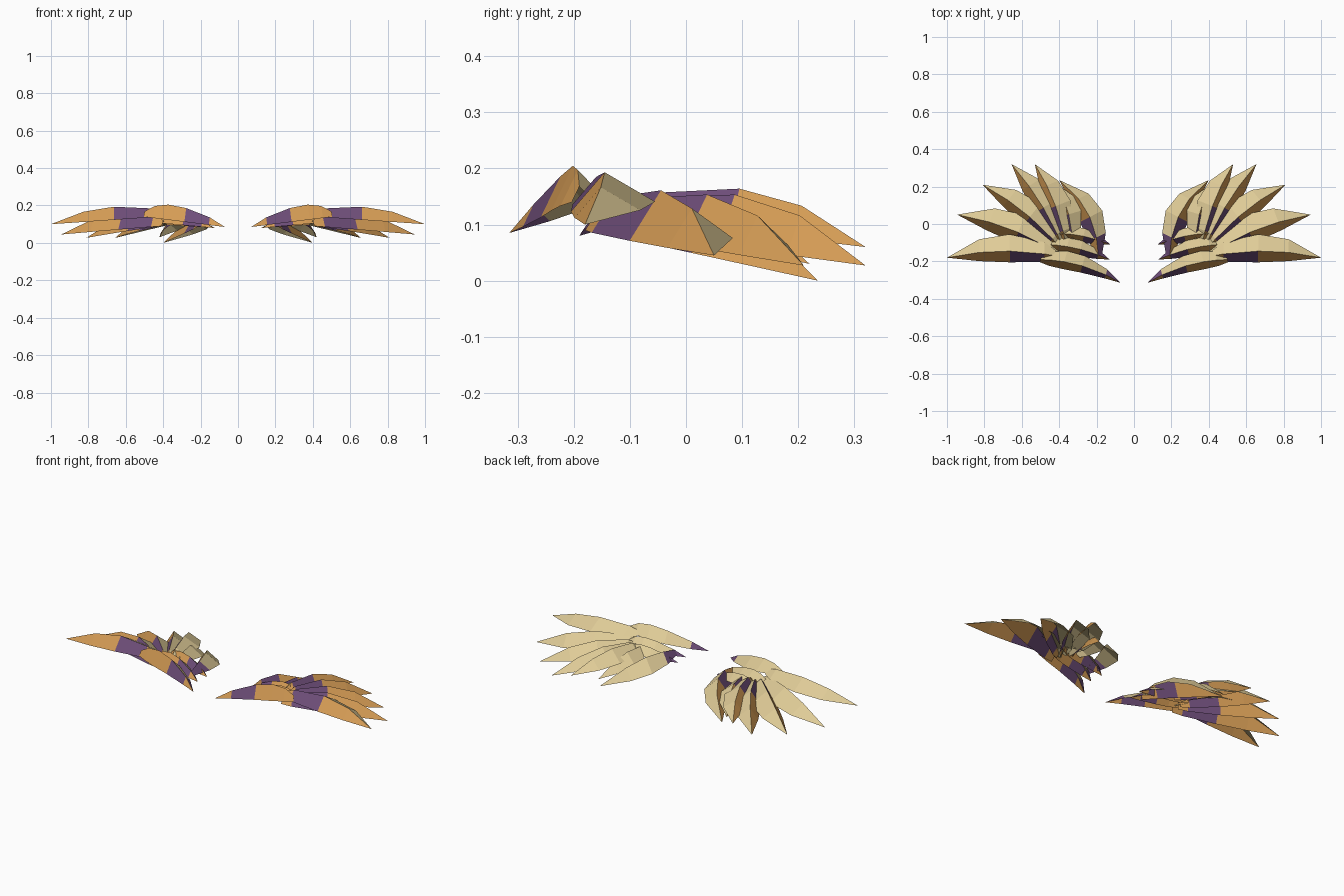
import bpy, bmesh
from mathutils import Vector

cube = bpy.data.objects.get("Cube")
if cube:
    bpy.data.objects.remove(cube)


def material(name, rgb):
    m = bpy.data.materials.new(name)
    m.use_nodes = True
    m.diffuse_color = (*rgb, 1)
    m.node_tree.nodes["Principled BSDF"].inputs["Base Color"].default_value = (*rgb, 1)
    return m


MATS = [material("cream", (0.74, 0.60, 0.31)),
        material("orange_brown", (0.66, 0.33, 0.09)),
        material("purple", (0.155, 0.075, 0.19))]
C, O, P = range(3)

# Feather styles: stations along the blade, fullness at each, front colours, back colours
LONG = ((0, 0.1, 0.42, 0.7, 1), (0.35, 0.7, 1, 0.78, 0), (O, P, O, O), (C, C, C, C))
INNER = ((0, 0.2, 0.45, 0.7, 1), (0.3, 0.75, 1, 0.8, 0), (O, P, O, O), (P, C, C, C))
COVERT = ((0, 0.12, 0.28, 0.5, 0.8, 1), (0.35, 0.8, 1, 0.92, 0.5, 0),
          (O, O, O, P, O), (C, C, C, C, P))


def feather(name, mirror, root, tip, arch, front, back, bend=0, style=LONG, flip=1):
    """Open two-sided blade: banded front slope and cream back slope meeting at a ridge."""
    root, tip = Vector(root), Vector(tip)
    along = tip - root
    side = Vector((-along.y, along.x, 0)).normalized() * flip  # toward the back edge
    stations, profile, front_colours, back_colours = style
    bm = bmesh.new()
    rows = []
    for t, w in zip(stations[:-1], profile):
        base = root.lerp(tip, t) + side * bend * 4 * t * (1 - t)
        rows.append([bm.verts.new(p) for p in (
            base - side * front * w,
            base + Vector((0, 0, arch * w)),
            base + side * back * w + Vector((0, 0, arch * 0.25 * w)))])
    rows.append([bm.verts.new(tip)] * 3)
    for i, colours in enumerate(zip(front_colours, back_colours)):
        for j, colour in enumerate(colours):
            loop = [rows[i][j], rows[i + 1][j], rows[i + 1][j + 1], rows[i][j + 1]]
            if mirror * flip < 0:
                loop.reverse()
            bm.faces.new(list(dict.fromkeys(loop))).material_index = colour
    for v in bm.verts:
        v.co.x *= mirror
    mesh = bpy.data.meshes.new(name)
    bm.to_mesh(mesh)
    bm.free()
    for m in MATS:
        mesh.materials.append(m)
    bpy.context.collection.objects.link(bpy.data.objects.new(name, mesh))


for label, s in (("left", 1), ("right", -1)):
    # Flight feathers, fanning from the leading edge to the back
    feather(f"{label}_leading_feather", s, (0.42, -0.17, 0.14), (1, -0.18, 0.10),
            0.07, 0.06, 0.09, bend=0.03)
    feather(f"{label}_second_feather", s, (0.40, -0.16, 0.09), (0.945, 0.05, 0.045),
            0.09, 0.06, 0.10, bend=0.03)
    feather(f"{label}_third_feather", s, (0.40, -0.12, 0.09), (0.81, 0.21, 0.027),
            0.09, 0.055, 0.09, bend=0.025)
    feather(f"{label}_fourth_feather", s, (0.39, -0.10, 0.09), (0.655, 0.32, 0.027),
            0.09, 0.055, 0.085, bend=0.02)
    feather(f"{label}_fifth_feather", s, (0.37, -0.08, 0.11), (0.53, 0.32, 0.06),
            0.075, 0.05, 0.085, bend=0.02)
    feather(f"{label}_sixth_feather", s, (0.33, -0.08, 0.10), (0.42, 0.22, 0.03),
            0.075, 0.05, 0.07, bend=0.02)
    # Broad curved feather closing the fan on the body side
    feather(f"{label}_inner_feather", s, (0.19, -0.17, 0.09), (0.4, 0.235, 0),
            0.09, 0.06, 0.075, bend=0.055, style=INNER)
    # Short coverts pointing toward the body
    feather(f"{label}_shoulder_covert", s, (0.50, -0.19, 0.14), (0.07, -0.315, 0.085),
            0.08, 0.04, 0.06, bend=0.03, style=COVERT, flip=-1)
    feather(f"{label}_middle_covert", s, (0.45, -0.11, 0.11), (0.13, -0.19, 0.08),
            0.065, 0.045, 0.05, bend=0.015, style=COVERT, flip=-1)
    feather(f"{label}_lower_covert", s, (0.42, -0.05, 0.10), (0.125, -0.11, 0.08),
            0.06, 0.04, 0.045, bend=0.015, style=COVERT, flip=-1)
